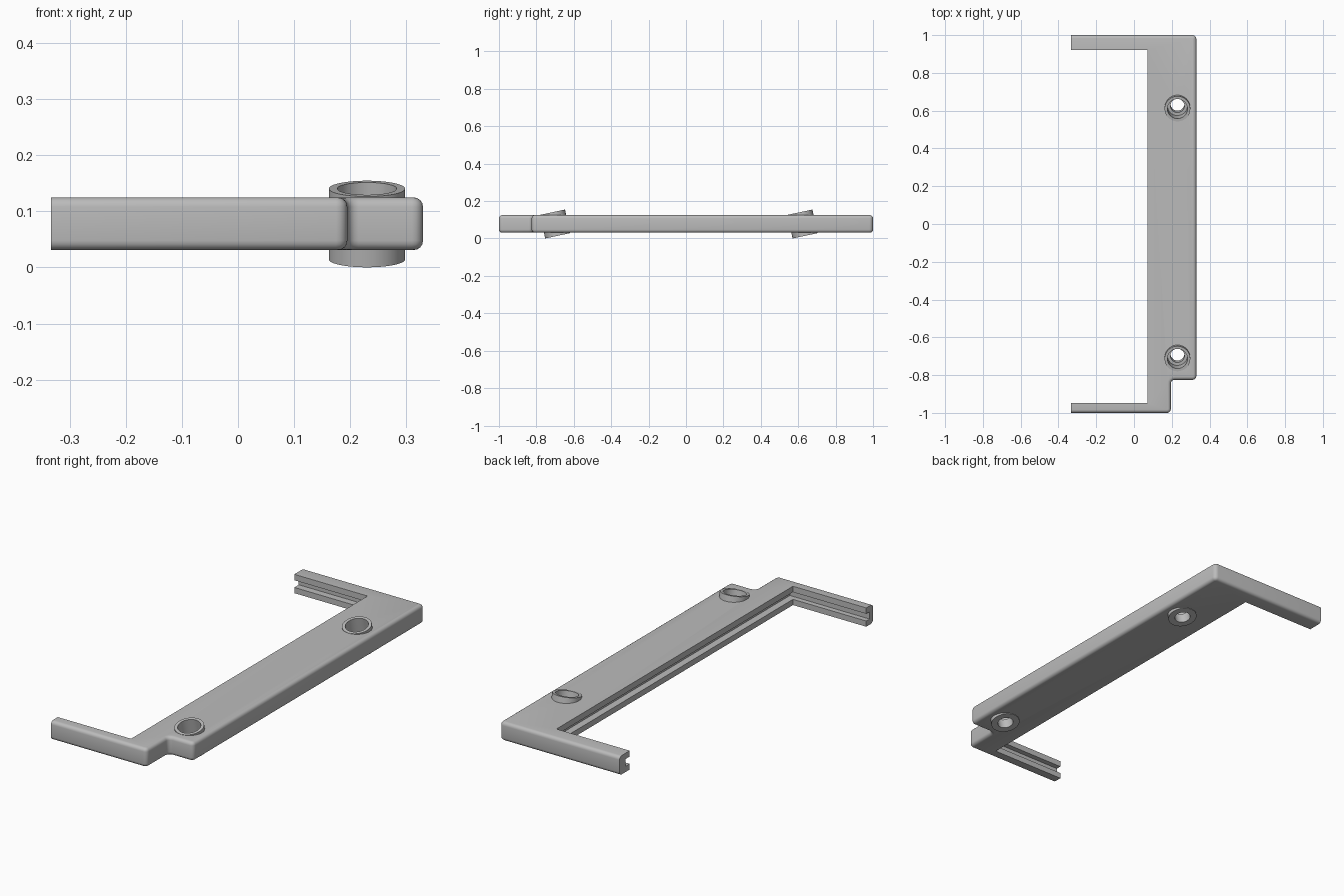
import bpy, bmesh, math
from mathutils import Matrix

cube = bpy.data.objects.get("Cube")
if cube:
    bpy.data.objects.remove(cube, do_unlink=True)

grey = bpy.data.materials.new("plain grey")
grey.use_nodes = True
grey.diffuse_color = (0.5, 0.5, 0.5, 1)
grey.node_tree.nodes["Principled BSDF"].inputs["Base Color"].default_value = (0.5, 0.5, 0.5, 1)

Z_LOW, Z_HIGH, Z_MID = 0.031, 0.125, 0.0775
LEFT, RIGHT, INNER = -0.333, 0.33, 0.072
TILT = Matrix.Rotation(math.radians(12), 4, "X")
HOLES = [(0.23, y, Z_MID) for y in (-0.70, 0.623)]


def finish(name, bm):
    bmesh.ops.recalc_face_normals(bm, faces=bm.faces)
    mesh = bpy.data.meshes.new(name)
    bm.to_mesh(mesh)
    bm.free()
    mesh.materials.append(grey)
    obj = bpy.data.objects.new(name, mesh)
    bpy.context.collection.objects.link(obj)
    return obj


def activate(obj):
    bpy.ops.object.select_all(action="DESELECT")
    obj.select_set(True)
    bpy.context.view_layer.objects.active = obj


def smooth(obj):
    activate(obj)
    bpy.ops.object.shade_smooth_by_angle(angle=math.radians(30))


def cut(obj, cutter):
    mod = obj.modifiers.new("cut", "BOOLEAN")
    mod.operation, mod.solver, mod.object = "DIFFERENCE", "EXACT", cutter
    activate(obj)
    bpy.ops.object.modifier_apply(modifier=mod.name)
    bpy.data.objects.remove(cutter, do_unlink=True)


# Frame: extruded plan with rounded outer corners and rims
outer = [(LEFT, 1), (RIGHT, 1), (RIGHT, -0.825), (0.195, -0.825), (0.195, -1), (LEFT, -1)]
inner = [(LEFT, -0.947), (INNER, -0.947), (INNER, 0.92), (LEFT, 0.92)]
bm = bmesh.new()
base = bm.faces.new([bm.verts.new((x, y, Z_LOW)) for x, y in outer + inner])
top = bmesh.ops.extrude_face_region(bm, geom=[base])["geom"]
for v in top:
    if isinstance(v, bmesh.types.BMVert):
        v.co.z = Z_HIGH
bmesh.ops.recalc_face_normals(bm, faces=bm.faces)


def is_outer(v):
    x, y = v.co.xy
    return x > INNER + 0.01 or abs(y) > 0.99


corners = [e for e in bm.edges
           if abs(e.verts[0].co.z - e.verts[1].co.z) > 0.05
           and e.verts[0].co.x > INNER + 0.01]
bmesh.ops.bevel(bm, geom=corners, offset=0.02, segments=4, profile=0.5, affect="EDGES")
rims = [e for e in bm.edges
        if abs(e.verts[0].co.z - e.verts[1].co.z) < 0.001
        and all(is_outer(v) for v in e.verts)
        and any(abs(f.normal.z) > 0.9 for f in e.link_faces)]
bmesh.ops.bevel(bm, geom=rims, offset=0.017, segments=4, profile=0.5, affect="EDGES")
frame = finish("frame", bm)

# Groove running around the inside edge
bm = bmesh.new()
bmesh.ops.create_cube(bm, size=1)
x0, x1, y0, y1 = -0.6, INNER + 0.035, -0.973, 0.955
for v in bm.verts:
    v.co = (x1 if v.co.x > 0 else x0, y1 if v.co.y > 0 else y0, Z_MID + v.co.z * 0.036)
cut(frame, finish("groove_cutter", bm))

# Tilted holes through the frame
for spot in HOLES:
    bm = bmesh.new()
    bmesh.ops.create_cone(bm, cap_ends=True, segments=48, radius1=0.06, radius2=0.06,
                          depth=0.4, matrix=Matrix.Translation(spot) @ TILT)
    cut(frame, finish("hole_cutter", bm))
smooth(frame)

# Tilted screw sleeves with a stepped bore
H = 0.0645
profile = [(0.068, -H), (0.068, H), (0.053, H), (0.053, -0.015), (0.037, -0.015), (0.037, -H)]
for label, spot in zip(("front", "back"), HOLES):
    bm = bmesh.new()
    ring = [bm.verts.new((r, 0, z)) for r, z in profile]
    edges = [bm.edges.new((ring[i - 1], ring[i])) for i in range(len(ring))]
    bmesh.ops.spin(bm, geom=ring + edges, cent=(0, 0, 0), axis=(0, 0, 1),
                   angle=2 * math.pi, steps=48)
    bmesh.ops.remove_doubles(bm, verts=bm.verts, dist=0.0001)
    bm.transform(Matrix.Translation(spot) @ TILT)
    smooth(finish(label + "_screw_sleeve", bm))
